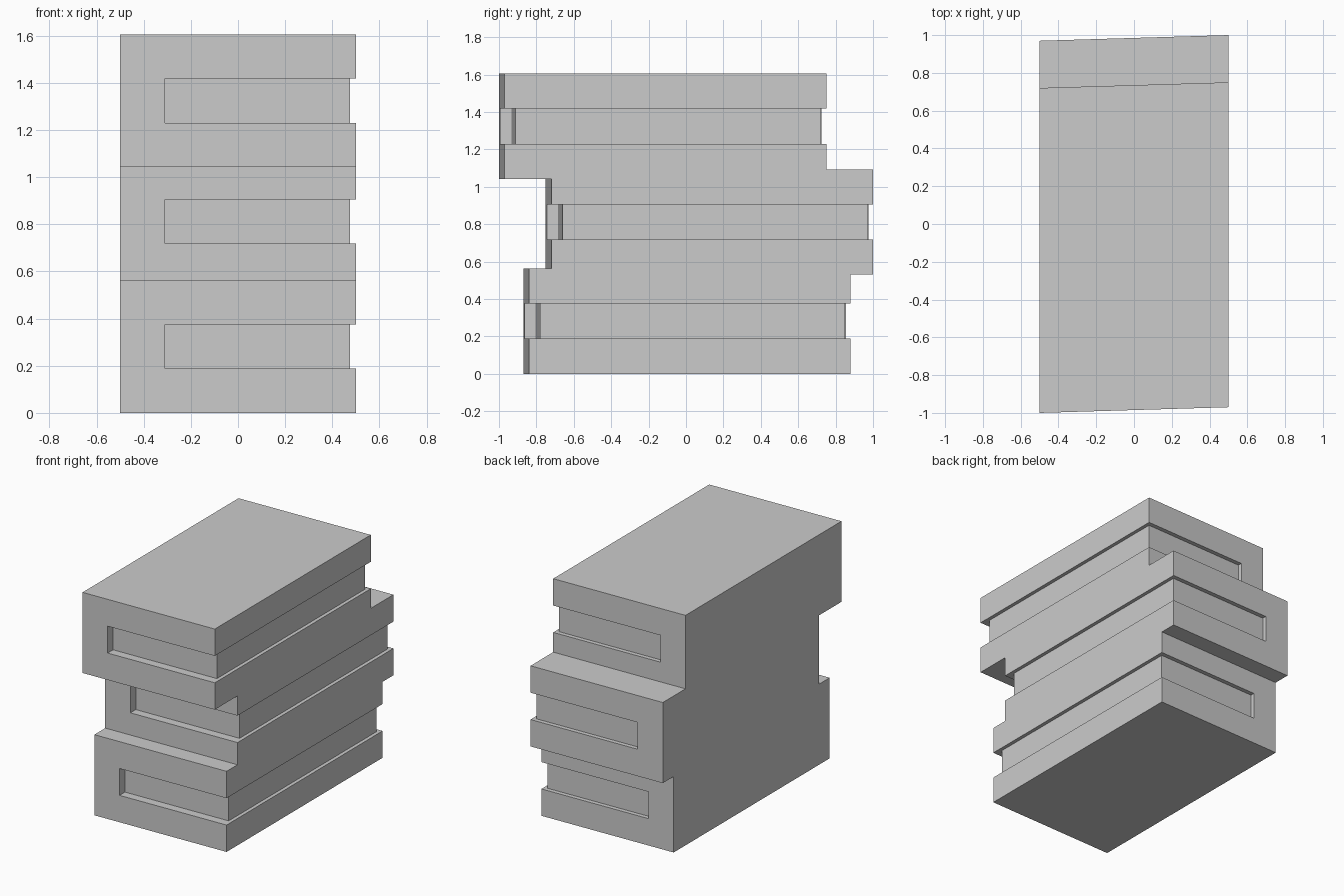
import bpy
import bmesh

if "Cube" in bpy.data.objects:
    bpy.data.objects.remove(bpy.data.objects["Cube"])

SHEAR = 0.03      # books lean slightly in plan
T = 0.1875        # thickness of each cover and of the page block


def prism(name, profile, y0, y1, z):
    """Extrude an x-z profile along y, sheared in plan."""
    bm = bmesh.new()
    verts = [bm.verts.new((x, y0 + SHEAR * (x + 0.5), z + h)) for x, h in profile]
    face = bm.faces.new(verts)
    ext = bmesh.ops.extrude_face_region(bm, geom=[face])
    moved = [v for v in ext["geom"] if isinstance(v, bmesh.types.BMVert)]
    bmesh.ops.translate(bm, verts=moved, vec=(0, y1 - y0, 0))
    bmesh.ops.recalc_face_normals(bm, faces=bm.faces[:])
    mesh = bpy.data.meshes.new(name)
    bm.to_mesh(mesh)
    bm.free()
    obj = bpy.data.objects.new(name, mesh)
    bpy.context.collection.objects.link(obj)
    return obj


# Cover wraps from bottom board round the spine to the top board
COVER = [(-0.5, 0), (0.5, 0), (0.5, T), (-0.31, T),
         (-0.31, 2 * T), (0.5, 2 * T), (0.5, 3 * T), (-0.5, 3 * T)]
PAGES = [(-0.31, T), (0.475, T), (0.475, 2 * T), (-0.31, 2 * T)]

# Three stacked books: name, front y at the spine, base z
for name, y, z in [("bottom_book", -0.87, 0.0),
                   ("middle_book", -0.75, 0.53),
                   ("top_book", -1.0, 1.0425)]:
    prism(name + "_cover", COVER, y, y + 1.72, z)
    prism(name + "_pages", PAGES, y + 0.06, y + 1.66 + 0.03, z)
